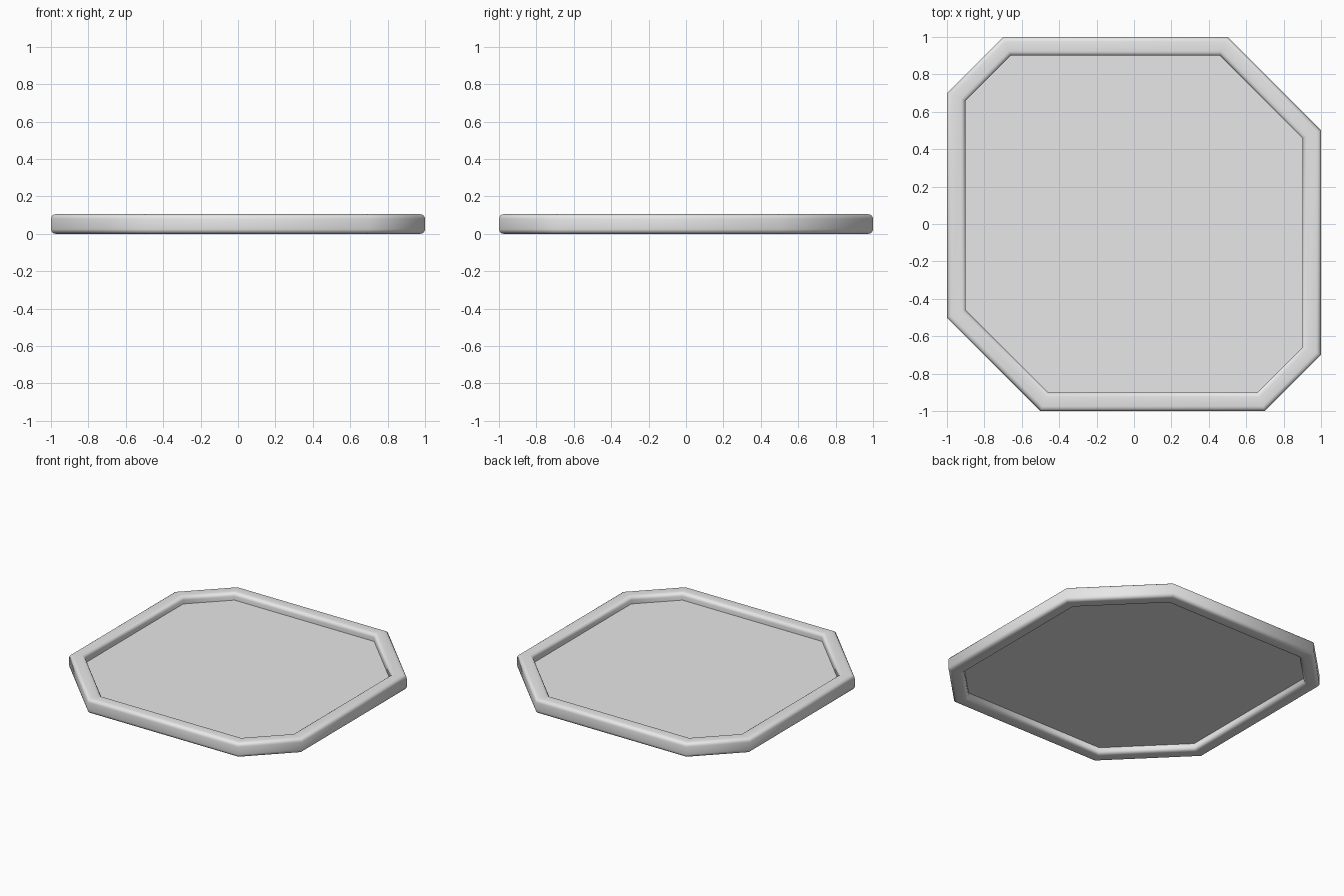
import bpy, bmesh, math

cube = bpy.data.objects.get("Cube")
if cube:
    bpy.data.objects.remove(cube)

HEIGHT, WIDTH, RADIUS, STEPS = 0.105, 0.1, 0.025, 4
PANEL_Z, PANEL_THICK = 0.05, 0.004


def material(name, rgb):
    mat = bpy.data.materials.new(name)
    mat.use_nodes = True
    mat.diffuse_color = (*rgb, 1)
    mat.node_tree.nodes["Principled BSDF"].inputs["Base Color"].default_value = (*rgb, 1)
    return mat


grey = material("light grey", (0.8, 0.8, 0.8))


def outline(inset):
    """Square with unequal cut corners, moved inward by inset, anticlockwise."""
    half = 1 - inset
    slide = inset * (math.sqrt(2) - 1)
    points = []
    for sx, sy, cut in ((1, 1, 0.5), (-1, 1, 0.3), (-1, -1, 0.5), (1, -1, 0.3)):
        near = 1 - cut - slide
        pair = [(sx * half, sy * near), (sx * near, sy * half)]
        points += pair if sx * sy > 0 else pair[::-1]
    return points


def rail_profile():
    """Rounded rectangle as (inset, z) pairs."""
    centres = ((WIDTH - RADIUS, HEIGHT - RADIUS), (RADIUS, HEIGHT - RADIUS),
               (RADIUS, RADIUS), (WIDTH - RADIUS, RADIUS))
    points = []
    for quarter, (u, z) in enumerate(centres):
        for step in range(STEPS + 1):
            angle = math.pi / 2 * (quarter + step / STEPS)
            points.append((u + RADIUS * math.cos(angle), z + RADIUS * math.sin(angle)))
    return points


def finish(bm, name):
    bmesh.ops.recalc_face_normals(bm, faces=bm.faces)
    mesh = bpy.data.meshes.new(name)
    bm.to_mesh(mesh)
    bm.free()
    mesh.materials.append(grey)
    obj = bpy.data.objects.new(name, mesh)
    bpy.context.collection.objects.link(obj)
    return obj


# Rounded rail with mitred corners
bm = bmesh.new()
loops = [[bm.verts.new((x, y, z)) for x, y in outline(inset)] for inset, z in rail_profile()]
for i, loop in enumerate(loops):
    following = loops[(i + 1) % len(loops)]
    for j in range(len(loop)):
        k = (j + 1) % len(loop)
        bm.faces.new((loop[j], loop[k], following[k], following[j]))
rail = finish(bm, "rim_rail")
rail.data.shade_smooth()

# Thin flat panel set halfway down inside the rail
bm = bmesh.new()
base = bm.faces.new([bm.verts.new((x, y, PANEL_Z - PANEL_THICK / 2))
                     for x, y in outline(WIDTH - 0.003)])
top = bmesh.ops.extrude_face_region(bm, geom=[base], use_keep_orig=True)["geom"]
bmesh.ops.translate(bm, vec=(0, 0, PANEL_THICK),
                    verts=[v for v in top if isinstance(v, bmesh.types.BMVert)])
finish(bm, "inner_panel")
